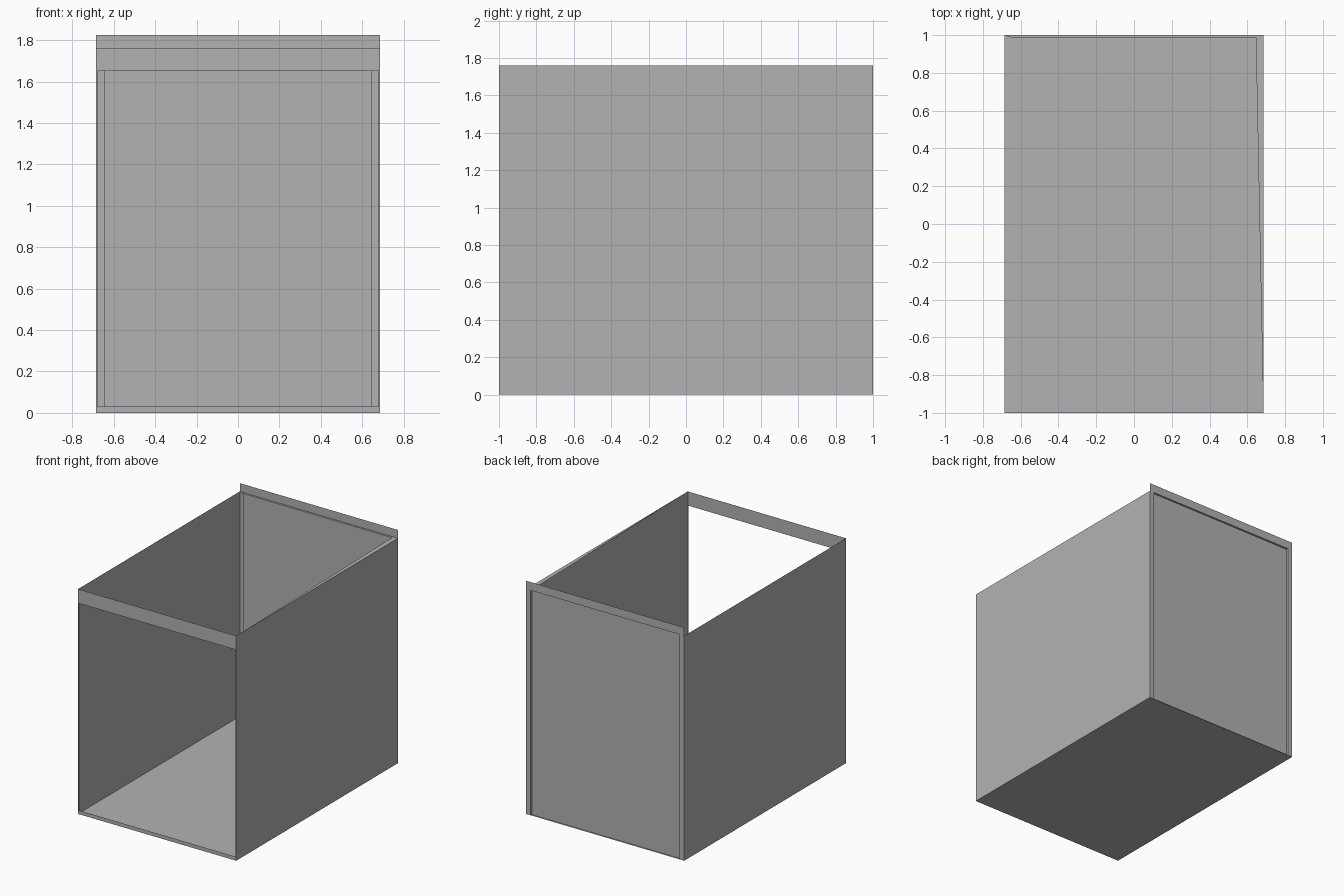
import bpy

cube = bpy.data.objects.get("Cube")
if cube:
    bpy.data.objects.remove(cube, do_unlink=True)

grey = bpy.data.materials.new("plain_grey")
grey.use_nodes = True
colour = (0.448, 0.448, 0.448, 1)
grey.diffuse_color = colour
grey.node_tree.nodes["Principled BSDF"].inputs["Base Color"].default_value = colour

# Main dimensions
W, D, H = 0.685, 1.0, 1.76      # half width, half depth, wall height
BACK_TOP = 1.825                # top of the raised back rail
PX, PY = 0.645, 0.985           # recessed back panel half width and depth


def sheet(name, points):
    """One flat sheet from its outline."""
    mesh = bpy.data.meshes.new(name)
    mesh.from_pydata(points, [], [range(len(points))])
    mesh.materials.append(grey)
    obj = bpy.data.objects.new(name, mesh)
    bpy.context.collection.objects.link(obj)


def upright_x(name, x0, x1, z0, z1, y):
    """Upright sheet across x, facing away from the centre."""
    if y > 0:
        x0, x1 = x1, x0
    sheet(name, [(x0, y, z0), (x1, y, z0), (x1, y, z1), (x0, y, z1)])


def upright_y(name, x, y0, y1, z1, facing):
    """Upright sheet along y from the ground, facing -x or +x."""
    if facing < 0:
        y0, y1 = y1, y0
    sheet(name, [(x, y0, 0), (x, y1, 0), (x, y1, z1), (x, y0, z1)])


# Floor
sheet("floor", [(-W, -D, 0), (-W, D, 0), (W, D, 0), (W, -D, 0)])

# Side walls, narrow front posts, back posts and the reveals of the recess
for side, s in (("left", 1), ("right", -1)):
    upright_y(side + "_wall", s * W, -D, D, H, s)
    a, b = sorted((s * W, s * (W - 0.007)))
    upright_x(side + "_front_post", a, b, 0.03, 1.65, -D)
    a, b = sorted((s * W, s * PX))
    upright_x(side + "_back_post", a, b, 0, H, D)
    upright_y(side + "_recess_reveal", s * PX, PY, D, H, -s)

# Front rails around the opening
upright_x("front_top_rail", -W, W, 1.65, H, -D)
upright_x("front_bottom_rail", -W, W, 0, 0.03, -D)

# Recessed back panel with the raised rail above it
upright_x("back_panel", -PX, PX, 0, H, PY)
upright_x("back_top_rail", -W, W, H, BACK_TOP, D)

# Ledge over the recess, tapering forward along the left wall
sheet("back_ledge", [(-W, D, H), (-PX, PY, H), (PX, PY, H), (W, -D, H), (W, D, H)])
